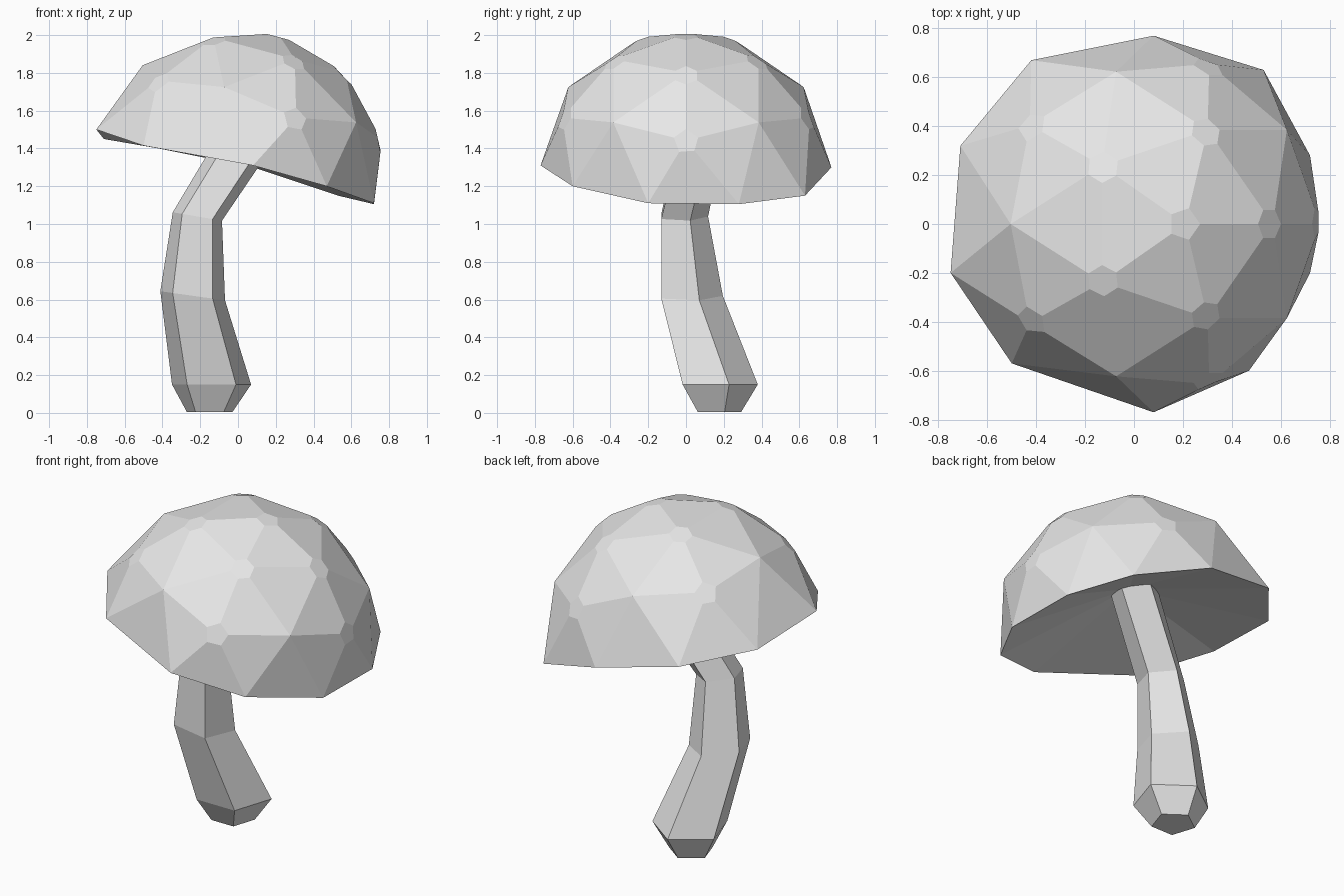
import bpy, bmesh, math
from mathutils import Vector, Matrix

if "Cube" in bpy.data.objects:
    bpy.data.objects.remove(bpy.data.objects["Cube"], do_unlink=True)

GREY = (0.8, 0.8, 0.8, 1.0)
grey = bpy.data.materials.new("plain_grey")
grey.use_nodes = True
grey.diffuse_color = GREY
grey.node_tree.nodes["Principled BSDF"].inputs["Base Color"].default_value = GREY


def finish(bm, name):
    bmesh.ops.recalc_face_normals(bm, faces=bm.faces)
    mesh = bpy.data.meshes.new(name)
    bm.to_mesh(mesh)
    bm.free()
    mesh.materials.append(grey)
    obj = bpy.data.objects.new(name, mesh)
    bpy.context.collection.objects.link(obj)
    return obj


# Cap: tilted half of a faceted ball with an uneven rim
bm = bmesh.new()
bmesh.ops.create_icosphere(bm, subdivisions=2, radius=1)
bmesh.ops.delete(bm, geom=[v for v in bm.verts if v.co.z < -0.05], context='VERTS')
rim = [v for v in bm.verts if v.co.z < 0.05]
rim.sort(key=lambda v: math.atan2(v.co.y, v.co.x) % math.tau)
# Corners to be clipped: all but the rim and the sharp mid-height ones
clipped = [v for v in bm.verts if v not in rim and not 0.5 < v.co.z < 0.55]
tilt = Matrix.Rotation(math.radians(15), 3, 'Y')
for v in bm.verts:
    v.co = tilt @ Vector((v.co.x * 0.76, v.co.y * 0.77, v.co.z * 0.735)) + Vector((0.02, 0, 1.3))
rim_points = [(0.72, 0.28, 1.105), (0.53, 0.63, 1.15), (0.08, 0.77, 1.3),
              (-0.42, 0.67, 1.4), (-0.71, 0.32, 1.45), (-0.75, -0.2, 1.5),
              (-0.5, -0.57, 1.415), (0.08, -0.77, 1.31), (0.47, -0.6, 1.2),
              (0.72, -0.2, 1.11)]
for v, p in zip(rim, rim_points):
    v.co = p
# Hollow underside rising to the stem
apex = bm.verts.new((0.06, 0.03, 1.5))
for a, b in zip(rim, rim[1:] + rim[:1]):
    bm.faces.new((a, b, apex))
bmesh.ops.bevel(bm, geom=clipped, offset=0.07, segments=1, affect='VERTICES')
finish(bm, "mushroom_cap")

# Stem: five-sided rings along a bent line (centre, radius, sideways lean)
rings = [((-0.15, 0.165, 0.005), 0.127, 0.0), ((-0.14, 0.16, 0.15), 0.22, 0.0),
         ((-0.24, 0.015, 0.62), 0.18, -0.14), ((-0.215, -0.02, 1.04), 0.137, -0.17),
         ((0.07, 0.08, 1.49), 0.13, -0.5)]
bm = bmesh.new()
loops = []
for centre, radius, lean in rings:
    loop = []
    for i in range(5):
        angle = math.radians(90 + 72 * i)
        x, y = radius * math.cos(angle), radius * math.sin(angle)
        loop.append(bm.verts.new(Vector(centre) + Vector((x, y, x * lean))))
    loops.append(loop)
for low, high in zip(loops, loops[1:]):
    for i in range(5):
        j = (i + 1) % 5
        bm.faces.new((low[i], low[j], high[j], high[i]))
bm.faces.new(loops[0])
bm.faces.new(loops[-1])
finish(bm, "mushroom_stem")
